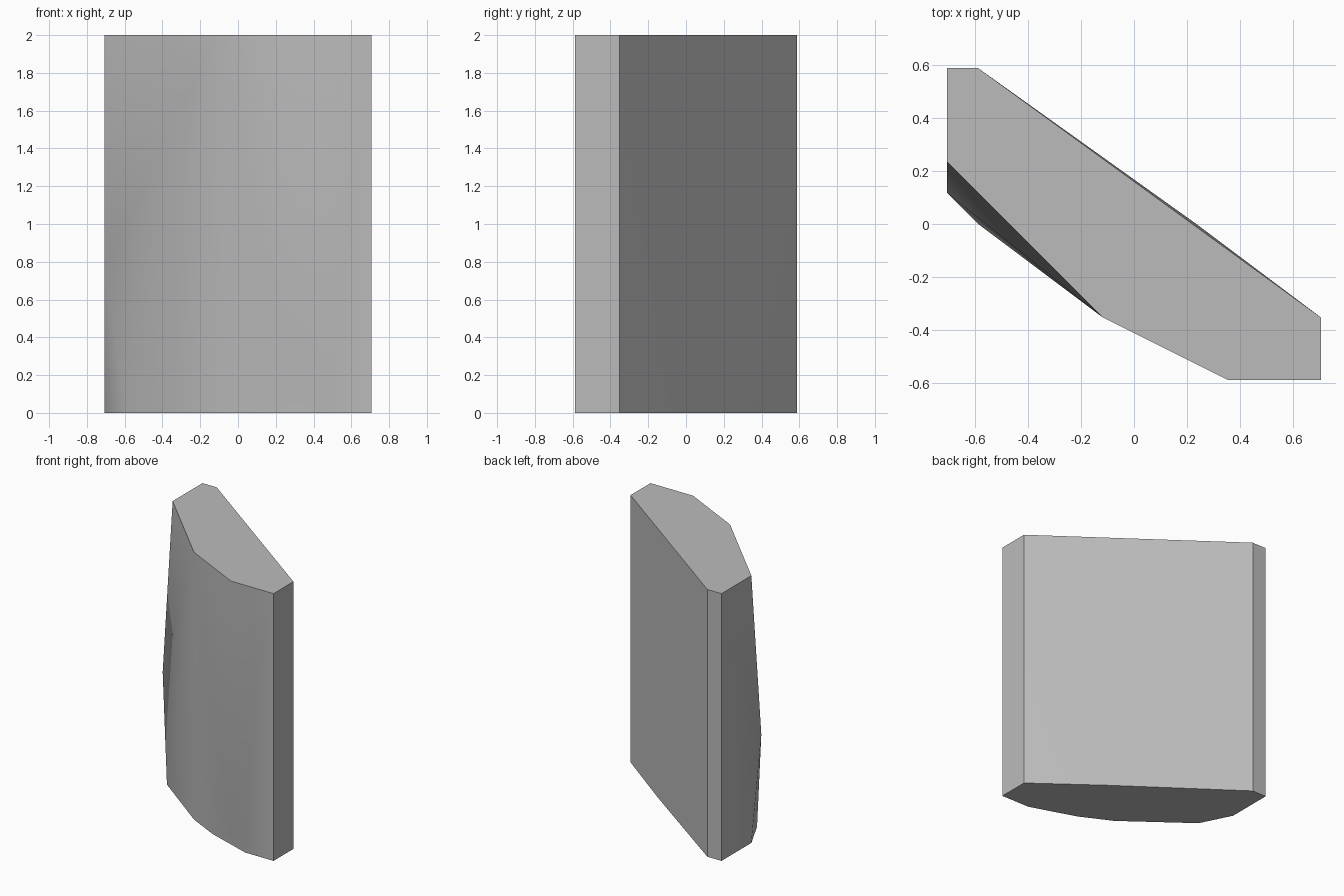
import bpy, bmesh, math

cube = bpy.data.objects.get("Cube")
if cube:
    bpy.data.objects.remove(cube, do_unlink=True)

# All corners lie on a regular grid, seventeen cells high
UNIT = 2 / 17
TOP = 17

stone = bpy.data.materials.new("stone grey")
stone.use_nodes = True
colour = (0.5, 0.5, 0.5, 1)
stone.diffuse_color = colour
stone.node_tree.nodes["Principled BSDF"].inputs["Base Color"].default_value = colour

# Outline corners of the two ends, and the corners where the sides bevel
top_outline = [(-6, 5), (-5, 5), (6, -3), (6, -5), (3, -5), (-1, -3), (-6, 2)]
base_outline = [(-6, 5), (-5, 5), (2, 0), (6, -3), (6, -5), (4, -5),
                (1, -4), (-1, -3), (-5, 0), (-6, 2)]
side_corners = [(-6, 1, 6.5), (3, -5, 1)]

corners = [(x, y, TOP) for x, y in top_outline]
corners += [(x, y, 0) for x, y in base_outline]
corners += side_corners

# Slab: the convex solid around these corners
bm = bmesh.new()
for corner in corners:
    bm.verts.new([c * UNIT for c in corner])
bmesh.ops.convex_hull(bm, input=bm.verts)
bmesh.ops.dissolve_limit(bm, angle_limit=math.radians(0.1),
                         verts=bm.verts, edges=bm.edges)
bmesh.ops.recalc_face_normals(bm, faces=bm.faces)

mesh = bpy.data.meshes.new("slab")
bm.to_mesh(mesh)
bm.free()
mesh.materials.append(stone)
slab = bpy.data.objects.new("slab", mesh)
bpy.context.collection.objects.link(slab)

# Soft shading across the shallow front facets, sharp outer edges
bpy.ops.object.select_all(action="DESELECT")
slab.select_set(True)
bpy.context.view_layer.objects.active = slab
bpy.ops.object.shade_smooth_by_angle(angle=math.radians(30))
